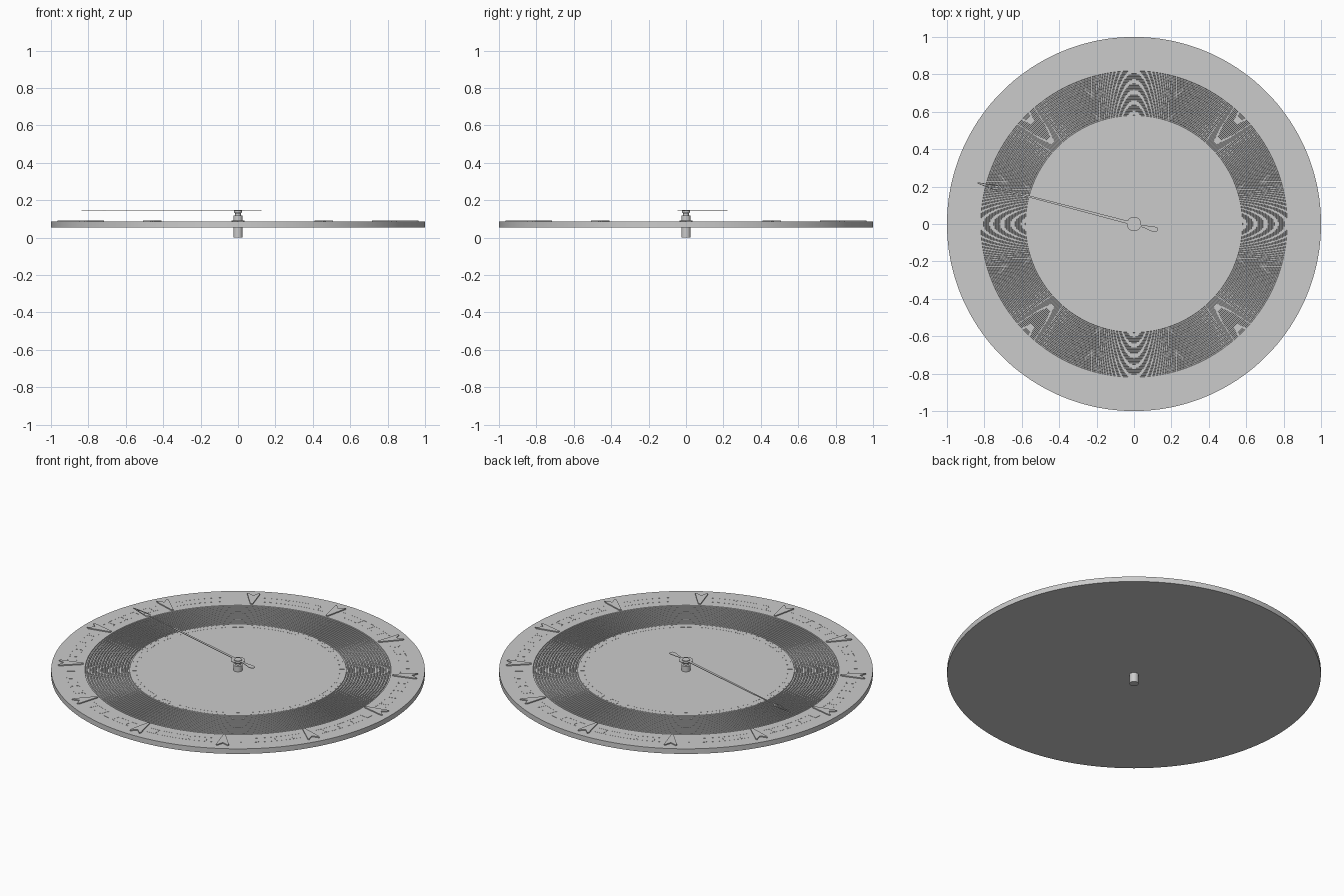
import bpy, bmesh, math
from mathutils import Matrix, Vector

cube = bpy.data.objects.get("Cube")
if cube:
    bpy.data.objects.remove(cube, do_unlink=True)

grey = bpy.data.materials.new("plain grey")
grey.use_nodes = True
colour = (0.6, 0.6, 0.6, 1)
grey.diffuse_color = colour
grey.node_tree.nodes["Principled BSDF"].inputs["Base Color"].default_value = colour

TOP = 0.085      # dial surface
BOTTOM = 0.055   # dial underside


def finish(name, bm):
    bmesh.ops.recalc_face_normals(bm, faces=bm.faces)
    mesh = bpy.data.meshes.new(name)
    bm.to_mesh(mesh)
    bm.free()
    mesh.materials.append(grey)
    obj = bpy.data.objects.new(name, mesh)
    bpy.context.collection.objects.link(obj)
    bpy.ops.object.select_all(action='DESELECT')
    obj.select_set(True)
    bpy.context.view_layer.objects.active = obj
    bpy.ops.object.shade_smooth_by_angle(angle=math.radians(25))
    return obj


def lathe(name, profile, steps):
    """Spin a radius/height profile around z; it starts and ends on the axis."""
    bm = bmesh.new()
    verts = [bm.verts.new((r, 0, z)) for r, z in profile]
    edges = [bm.edges.new(pair) for pair in zip(verts, verts[1:])]
    bmesh.ops.spin(bm, geom=verts + edges, cent=(0, 0, 0), axis=(0, 0, 1),
                   angle=math.tau, steps=steps, use_merge=True)
    bmesh.ops.remove_doubles(bm, verts=bm.verts, dist=0.00005)
    return finish(name, bm)


def plate(bm, outline, z, thick, angle):
    """Add a flat extruded outline, turned about the z axis."""
    turn = Matrix.Rotation(angle, 4, 'Z')
    low = [bm.verts.new(turn @ Vector((x, y, z))) for x, y in outline]
    face = bm.faces.new(low)
    out = bmesh.ops.extrude_face_region(bm, geom=[face], use_keep_orig=True)
    new = [v for v in out["geom"] if isinstance(v, bmesh.types.BMVert)]
    bmesh.ops.translate(bm, verts=new, vec=(0, 0, thick))


def mirrored(half):
    """Close a half outline, given along +x, across the x axis."""
    return half + [(x, -y) for x, y in reversed(half) if y > 0]


def bar(r0, r1, width):
    return [(r0, -width / 2), (r1, -width / 2), (r1, width / 2), (r0, width / 2)]


def arc(radius, width, span, n=12):
    """Outline of a thin arc centred on +x."""
    angles = [span * (i / n - 0.5) for i in range(n + 1)]
    return ([(radius * math.cos(a), radius * math.sin(a)) for a in angles] +
            [((radius + width) * math.cos(a), (radius + width) * math.sin(a))
             for a in reversed(angles)])


# Dial disc with a band of concentric grooves
rings, inner, outer, depth = 16, 0.58, 0.825, 0.004
pitch = (outer - inner) / rings
profile = [(0, BOTTOM), (1, BOTTOM), (1, TOP)]
for i in reversed(range(rings)):
    r = inner + i * pitch
    profile += [(r + pitch * f, TOP - depth * d)
                for f, d in ((0.6, 0), (0.5, 1), (0.1, 1), (0, 0))]
profile.append((0, TOP))
lathe("dial_disc", profile, 180)

# Hour markers: wedges with a notched outer end
bm = bmesh.new()
wedge = mirrored([(0.83, 0.006), (0.955, 0.034), (0.965, 0.03), (0.935, 0)])
for i in range(12):
    plate(bm, wedge, TOP - 0.001, 0.007, math.tau * i / 12)
finish("hour_markers", bm)

# Minute ticks and the broken track beside them
bm = bmesh.new()
for i in range(60):
    if i % 5:
        plate(bm, bar(0.872, 0.918, 0.007), TOP - 0.001, 0.002, math.tau * i / 60)
finish("minute_ticks", bm)

bm = bmesh.new()
for i in range(12):
    for radius in (0.868, 0.918):
        plate(bm, arc(radius, 0.004, math.radians(24)), TOP - 0.001, 0.0015,
              math.tau * (i + 0.5) / 12)
finish("minute_track", bm)

# Fine inner track
bm = bmesh.new()
for i in range(12):
    for radius in (0.54, 0.57):
        plate(bm, arc(radius, 0.003, math.tau / 12), TOP - 0.001, 0.0014, math.tau * i / 12)
for i in range(60):
    plate(bm, bar(0.543, 0.57, 0.004), TOP - 0.001, 0.0014, math.tau * i / 60)
finish("inner_track", bm)

# Centre shaft, stepped with a narrow neck and a cap
lathe("centre_shaft", [(0, 0), (0.025, 0), (0.025, 0.117), (0.015, 0.119),
                       (0.015, 0.127), (0.021, 0.136), (0.021, 0.148), (0, 0.148)], 32)

# Single hand: collar, long pointer with an open tip, and a paddle tail
bm = bmesh.new()
direction = math.radians(165.3)
plate(bm, arc(0.02, 0.018, math.tau * 0.9999, 48), 0.141, 0.003, direction)
plate(bm, mirrored([(0.03, 0.008), (0.73, 0.004)]), 0.141, 0.003, direction)
for side in (1, -1):
    tip = [(0.725, 0), (0.745, 0.018), (0.865, 0.003), (0.865, 0), (0.75, 0.011), (0.735, 0)]
    plate(bm, [(x, y * side) for x, y in tip], 0.141, 0.003, direction)
plate(bm, mirrored([(0.03, 0.005), (0.06, 0.007), (0.105, 0.015), (0.125, 0.013), (0.131, 0)]),
      0.141, 0.003, direction + math.pi)
finish("sweep_hand", bm)
